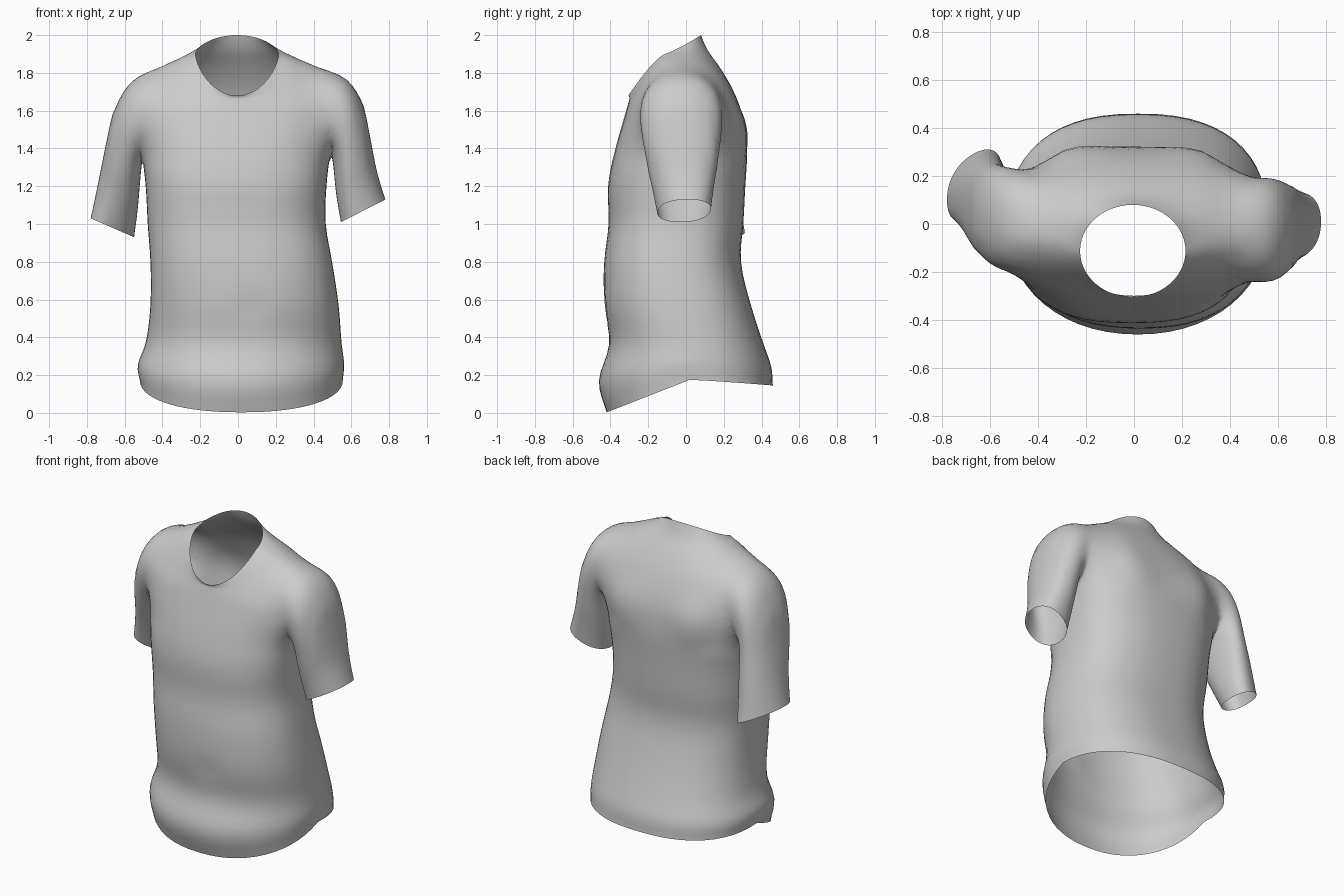
import bpy, bmesh
from math import sin, cos, pi
from mathutils import Vector

if "Cube" in bpy.data.objects:
    bpy.data.objects.remove(bpy.data.objects["Cube"])

N = 56
skin = bpy.data.materials.new("fabric_tag")
cap_tag = bpy.data.materials.new("opening_tag")


def spow(v, e):
    return (abs(v) ** e) * (1 if v >= 0 else -1)


def catmull(rows, steps):
    """Smoothly resample a list of parameter rows."""
    out = []
    for i in range(len(rows) - 1):
        a, b, c, d = (rows[max(0, min(len(rows) - 1, i + k))] for k in (-1, 0, 1, 2))
        for s in range(steps):
            t = s / steps
            out.append([0.5 * (2 * q + (r - p) * t + (2 * p - 5 * q + 4 * r - u) * t * t
                               + (3 * q - p - 3 * r + u) * t ** 3)
                        for p, q, r, u in zip(a, b, c, d)])
    return out + [list(rows[-1])]


def loft(name, rings):
    """Closed solid through rings; end caps are tagged so they can be opened later."""
    bm = bmesh.new()
    vs = [[bm.verts.new(p) for p in ring] for ring in rings]
    for a, b in zip(vs, vs[1:]):
        for i in range(N):
            j = (i + 1) % N
            bm.faces.new((a[i], a[j], b[j], b[i]))
    for ring in (vs[0], vs[-1]):
        mid = bm.verts.new(sum((v.co for v in ring), Vector()) / N)
        for i in range(N):
            bm.faces.new((ring[i], ring[(i + 1) % N], mid)).material_index = 1
    bmesh.ops.recalc_face_normals(bm, faces=bm.faces)
    me = bpy.data.meshes.new(name)
    bm.to_mesh(me)
    bm.free()
    me.materials.append(skin)
    me.materials.append(cap_tag)
    ob = bpy.data.objects.new(name, me)
    bpy.context.collection.objects.link(ob)
    return ob


def body_ring(row):
    xl, xr, yf, yb, zf, zs, zb, nf, nb, p = row
    pts = []
    for i in range(N):
        t = 2 * pi * i / N
        n = nf if sin(t) < 0 else nb
        c, s = spow(cos(t), 2 / n), spow(sin(t), 2 / n)
        z = zs + (zb - zs) * s ** 1.2 if s > 0 else zs + (zf - zs) * (-s) ** p
        pts.append(Vector(((xl + xr) / 2 + c * (xr - xl) / 2,
                           (yf + yb) / 2 + s * (yb - yf) / 2, z)))
    return pts


def sleeve_ring(row):
    xo, zo, xi, zi, yc, yh, shear = row
    pts = []
    for i in range(N):
        t = 2 * pi * i / N
        c, s = spow(cos(t), 0.9), spow(sin(t), 0.9)
        pts.append(Vector(((xo + xi) / 2 + c * (xo - xi) / 2, yc + yh * s - shear * c,
                           (zo + zi) / 2 + c * (zo - zi) / 2)))
    return pts


# torso: left, right, front, back, z front, z side, z back,
# squareness front and back, front edge curve
torso = [
    (-.52, .555, -.42, .46, .003, .175, .145, 2.2, 2.4, 1),
    (-.535, .565, -.468, .455, .17, .26, .24, 2.1, 2.4, 1),
    (-.49, .55, -.405, .41, .36, .37, .37, 2.2, 2.4, 1),
    (-.465, .535, -.435, .345, .57, .57, .57, 2.3, 2.5, 1),
    (-.465, .50, -.435, .29, .80, .80, .80, 2.4, 2.5, 1),
    (-.48, .465, -.41, .305, 1.0, 1.0, 1.0, 2.5, 2.5, 1),
    (-.49, .47, -.415, .315, 1.2, 1.2, 1.2, 2.6, 2.6, 1),
    (-.515, .495, -.38, .325, 1.38, 1.38, 1.38, 2.7, 2.7, 1),
    (-.57, .57, -.335, .305, 1.54, 1.55, 1.56, 2.6, 2.6, 1.2),
    (-.57, .58, -.315, .25, 1.61, 1.71, 1.71, 2.3, 2.3, 1.3),
    (-.45, .46, -.305, .18, 1.645, 1.82, 1.83, 2, 2, 1.4),
    (-.31, .31, -.30, .115, 1.665, 1.875, 1.92, 2, 2, 1.4),
    (-.225, .215, -.305, .08, 1.68, 1.90, 2.0, 2, 2, 1.3),
]
shirt = loft("shirt", [body_ring(r) for r in catmull(torso, 4)])

# sleeves: outer x z, inner x z, y centre, y half width, shear of inner edge to the back
right = [
    (.28, 1.74, .28, 1.50, -.02, .13, 0),
    (.42, 1.81, .38, 1.42, -.025, .20, 0),
    (.56, 1.79, .45, 1.40, -.025, .22, 0),
    (.65, 1.68, .49, 1.38, -.025, .22, 0),
    (.70, 1.46, .505, 1.30, -.02, .20, -.01),
    (.735, 1.28, .52, 1.15, -.015, .165, -.02),
    (.78, 1.13, .545, 1.01, -.01, .14, -.02),
]
left = [
    (-.28, 1.74, -.28, 1.50, 0, .13, 0),
    (-.42, 1.81, -.38, 1.42, .01, .20, 0),
    (-.56, 1.775, -.46, 1.40, .015, .22, 0),
    (-.65, 1.63, -.50, 1.36, .035, .215, .01),
    (-.70, 1.42, -.515, 1.26, .07, .19, .03),
    (-.74, 1.22, -.53, 1.08, .12, .16, .04),
    (-.78, 1.03, -.55, .93, .16, .135, .06),
]
bpy.context.view_layer.objects.active = shirt
for name, rows in (("right_sleeve", right), ("left_sleeve", left)):
    sleeve = loft(name, [sleeve_ring(r) for r in catmull(rows, 4)])
    mod = shirt.modifiers.new(name, 'BOOLEAN')
    mod.operation, mod.solver, mod.object = 'UNION', 'EXACT', sleeve
    bpy.ops.object.modifier_apply(modifier=mod.name)
    bpy.data.objects.remove(sleeve)

# open hem, neck and cuffs, then soften the sleeve joins
bm = bmesh.new()
bm.from_mesh(shirt.data)
bmesh.ops.delete(bm, geom=[f for f in bm.faces if f.material_index == 1], context='FACES')
bmesh.ops.remove_doubles(bm, verts=bm.verts, dist=0.004)
inner = [v for v in bm.verts if not v.is_boundary]
joins = [v for v in inner if .3 < abs(v.co.x) < .66 and v.co.z > 1.3]
for group, count in ((inner, 3), (joins, 10)):
    for _ in range(count):
        bmesh.ops.smooth_vert(bm, verts=group, factor=0.5,
                              use_axis_x=True, use_axis_y=True, use_axis_z=True)
# navel dimple and shoulder blades
for v in bm.verts:
    for c, r, dy in (((.07, -.43, .56), .10, .012), ((.24, .31, 1.5), .2, .015),
                     ((-.24, .31, 1.5), .2, .02)):
        d = (v.co - Vector(c)).length / r
        if d < 1:
            v.co.y += dy * (1 - d * d) ** 2
bm.to_mesh(shirt.data)
bm.free()
shirt.data.materials.clear()
for m in (skin, cap_tag):
    bpy.data.materials.remove(m)
shirt.select_set(True)
bpy.ops.object.shade_smooth_by_angle(angle=1.0)
